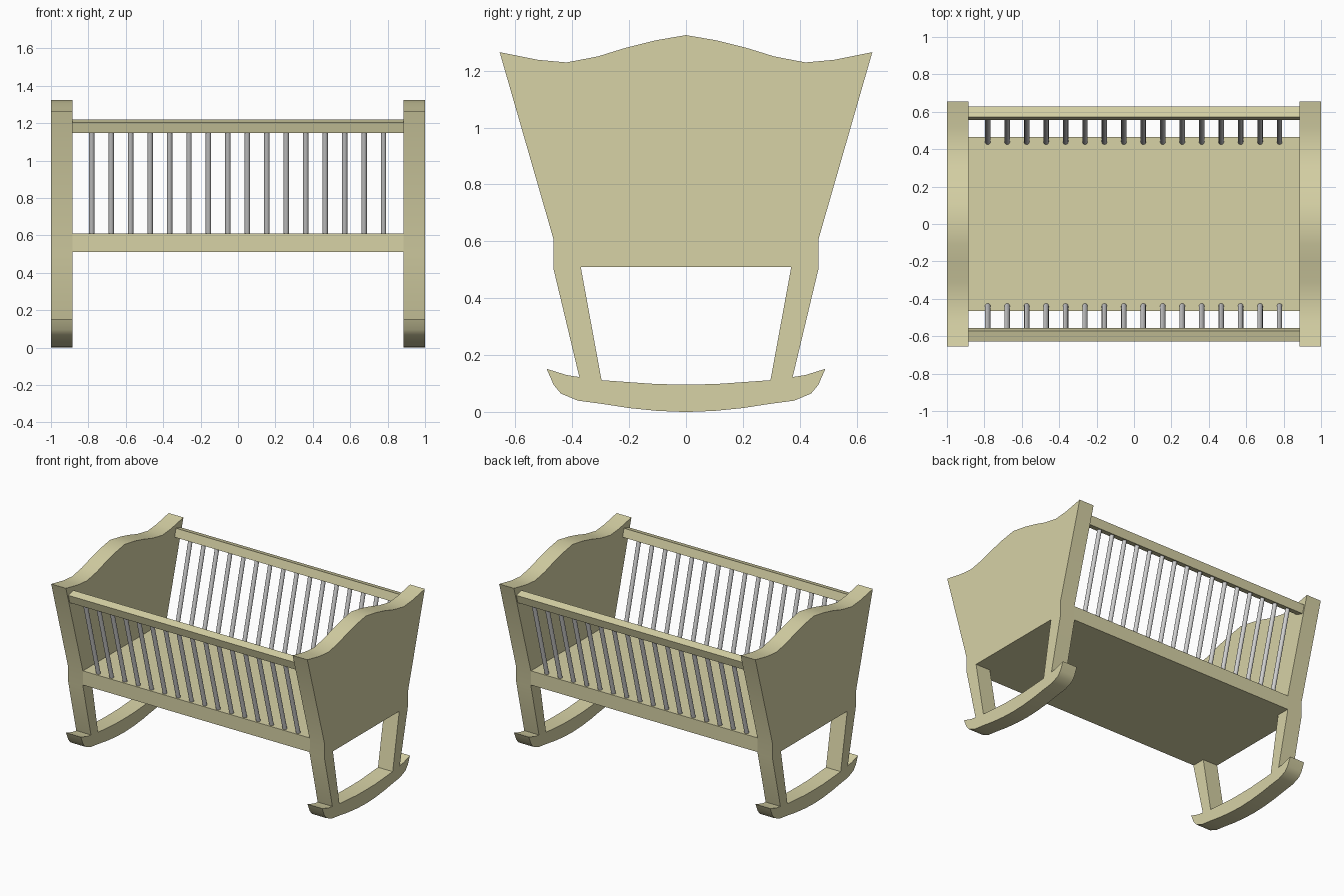
import bpy, bmesh, math
from mathutils import Vector

if "Cube" in bpy.data.objects:
    bpy.data.objects.remove(bpy.data.objects["Cube"])


def material(name, rgb):
    m = bpy.data.materials.new(name)
    m.diffuse_color = (*rgb, 1)
    m.use_nodes = True
    m.node_tree.nodes["Principled BSDF"].inputs["Base Color"].default_value = m.diffuse_color
    return m


wood = material("cream wood", (0.68, 0.645, 0.38))
grey = material("light grey", (0.63, 0.63, 0.63))


def finish(ob, mat):
    ob.data.materials.clear()
    ob.data.materials.append(mat)
    bpy.ops.object.select_all(action='DESELECT')
    ob.select_set(True)
    bpy.context.view_layer.objects.active = ob
    bpy.ops.object.shade_smooth_by_angle(angle=math.radians(30))


def extrude_profile(name, loops, x, half, mat):
    """Fill y-z outlines (inner loops become holes) and extrude along x."""
    cu = bpy.data.curves.new(name, 'CURVE')
    cu.dimensions = '2D'
    cu.fill_mode = 'BOTH'
    cu.extrude = half
    for pts in loops:
        sp = cu.splines.new('POLY')
        sp.points.add(len(pts) - 1)
        for p, (y, z) in zip(sp.points, pts):
            p.co = (y, z, 0, 1)
        sp.use_cyclic_u = True
    ob = bpy.data.objects.new(name, cu)
    bpy.context.collection.objects.link(ob)
    ob.location.x = x
    ob.rotation_euler = (math.pi / 2, 0, math.pi / 2)
    bpy.ops.object.select_all(action='DESELECT')
    ob.select_set(True)
    bpy.context.view_layer.objects.active = ob
    bpy.ops.object.convert(target='MESH')
    ob = bpy.context.view_layer.objects.active
    bm = bmesh.new()
    bm.from_mesh(ob.data)
    bmesh.ops.remove_doubles(bm, verts=bm.verts, dist=0.0005)
    bmesh.ops.recalc_face_normals(bm, faces=bm.faces)
    bm.to_mesh(ob.data)
    bm.free()
    finish(ob, mat)
    return ob


def mirrored(half):
    """Close a right-hand half outline that starts and ends on y = 0."""
    return half + [(-y, z) for y, z in reversed(half) if y > 0]


# End boards with legs and rocker in one outline
outer = mirrored([(0, 1.325), (0.11, 1.306), (0.21, 1.281), (0.31, 1.25), (0.42, 1.229),
                  (0.52, 1.238), (0.655, 1.265), (0.465, 0.605), (0.465, 0.5),
                  (0.375, 0.123), (0.42, 0.13), (0.49, 0.152), (0.465, 0.095),
                  (0.44, 0.065), (0.38, 0.04), (0.29, 0.028), (0.2, 0.014),
                  (0.1, 0.004), (0, 0)])
opening = mirrored([(0, 0.51), (0.37, 0.51), (0.297, 0.112), (0.2, 0.105),
                    (0.1, 0.098), (0, 0.097)])
for label, s in (("left", -1), ("right", 1)):
    extrude_profile(f"{label}_end_board", [outer, opening], s * 0.9425, 0.0575, wood)

# Bed base
base = [(-0.465, 0.51), (0.465, 0.51), (0.465, 0.61), (-0.465, 0.61)]
extrude_profile("bed_base", [base], 0, 0.886, wood)

# Leaning top rails and slats
rail = [(0.573, 1.22), (0.628, 1.205), (0.612, 1.147), (0.557, 1.163)]
for label, s in (("front", -1), ("back", 1)):
    extrude_profile(f"{label}_top_rail", [[(s * y, z) for y, z in rail]], 0, 0.886, wood)
    a, b = Vector((0, s * 0.437, 0.6)), Vector((0, s * 0.592, 1.175))
    for i in range(16):
        mid = (a + b) / 2
        mid.x = -0.782 + i * 0.104
        bpy.ops.mesh.primitive_cylinder_add(vertices=16, radius=0.0145,
                                            depth=(b - a).length, location=mid)
        ob = bpy.context.object
        ob.name = f"{label}_slat_{i + 1}"
        ob.rotation_euler = (b - a).to_track_quat('Z', 'Y').to_euler()
        finish(ob, grey)
